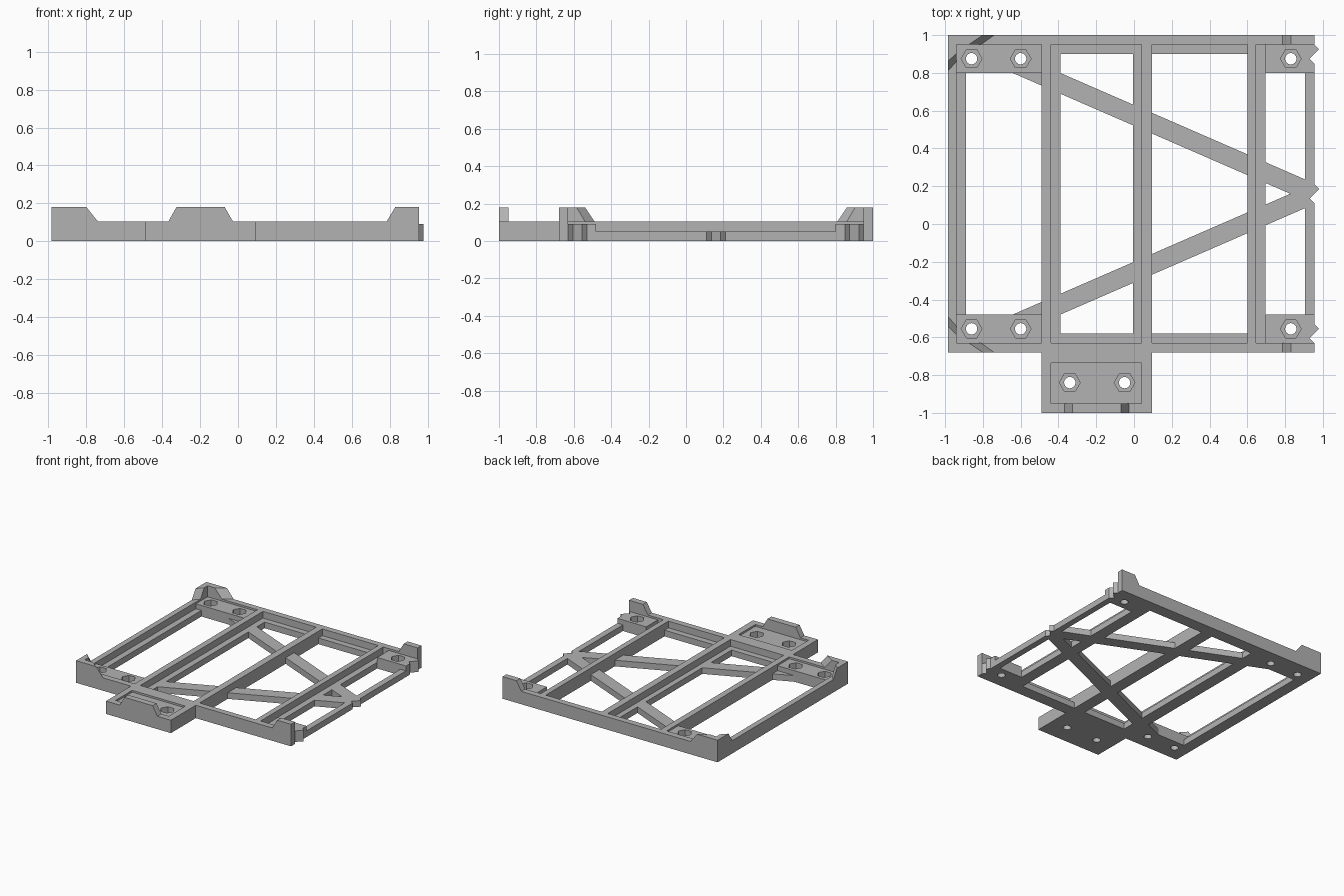
import bpy, bmesh, math

cube = bpy.data.objects.get("Cube")
if cube:
    bpy.data.objects.remove(cube, do_unlink=True)

grey = bpy.data.materials.new("mid_grey")
grey.use_nodes = True
grey.diffuse_color = (0.45, 0.45, 0.45, 1)
grey.node_tree.nodes["Principled BSDF"].inputs["Base Color"].default_value = (0.45, 0.45, 0.45, 1)

MID_Y = 0.16                      # the frame mirrors about this line
WALL, PAD, LEDGE, LUG = 0.105, 0.09, 0.05, 0.18
LEFT, RIGHT, BACK, FRONT = -0.985, 0.955, 1.0, -0.68


def mirror(pts):
    return [(x, 2 * MID_Y - y) for x, y in pts]


def prism(name, low, z0, z1, high=None):
    """Solid between a lower outline and an upper outline."""
    bm = bmesh.new()
    a = [bm.verts.new((x, y, z0)) for x, y in low]
    b = [bm.verts.new((x, y, z1)) for x, y in (high or low)]
    bm.faces.new(a)
    bm.faces.new(b)
    for i in range(len(a)):
        j = (i + 1) % len(a)
        bm.faces.new((a[i], a[j], b[j], b[i]))
    bmesh.ops.recalc_face_normals(bm, faces=bm.faces)
    mesh = bpy.data.meshes.new(name)
    bm.to_mesh(mesh)
    bm.free()
    mesh.materials.append(grey)
    obj = bpy.data.objects.new(name, mesh)
    bpy.context.collection.objects.link(obj)
    return obj


def rect(x0, x1, y0, y1):
    return [(x0, y0), (x1, y0), (x1, y1), (x0, y1)]


def ngon(x, y, r, n):
    return [(x + r * math.cos(math.tau * i / n), y + r * math.sin(math.tau * i / n))
            for i in range(n)]


def cut(target, cutter, keep=False):
    cutter.hide_render = True
    mod = target.modifiers.new("cut", "BOOLEAN")
    mod.operation, mod.solver, mod.object = "DIFFERENCE", "EXACT", cutter
    bpy.context.view_layer.objects.active = target
    bpy.ops.object.modifier_apply(modifier=mod.name)
    if not keep:
        bpy.data.objects.remove(cutter, do_unlink=True)


# Base plate outline: front tab, and three interlocking teeth on one side
def tooth(y):
    return [(RIGHT, y - 0.075), (0.93, y - 0.05), (0.98, y), (RIGHT, y + 0.025)]


outline = [(LEFT, FRONT), (-0.49, FRONT), (-0.49, -1), (0.095, -1), (0.095, FRONT), (RIGHT, FRONT)]
for y in (-0.555, 0.185, 0.925):
    outline += tooth(y)
outline += [(RIGHT, BACK), (LEFT, BACK)]
frame = prism("base_frame", outline, 0, WALL)

# Shallow recesses leave the mounting pads
for r in ((-0.94, -0.49, -0.63, 0.95), (0.645, 1.2, -0.63, 0.95), (-0.44, 0.04, -0.95, -0.735)):
    cut(frame, prism("pad_cutter", rect(*r), PAD, 0.3))

# Deep recesses leave the low ledges
for r in ((-0.94, -0.49, -0.48, 0.80), (-0.44, 0.04, -0.63, 0.95), (0.095, 0.60, -0.63, 0.95),
          (0.645, 0.695, -0.63, 0.95), (0.67, 1.2, -0.48, 0.80)):
    cut(frame, prism("ledge_cutter", rect(*r), LEDGE, 0.3))

# Open windows, with the diagonal braces kept solid
brace = [(x, 0.575 - 0.435 * x + s) for x, s in ((-1, -0.055), (1.1, -0.055), (1.1, 0.055), (-1, 0.055))]
braces = [prism("brace_keeper", b, -0.3, 0.5) for b in (brace, mirror(brace))]
for r in ((-0.89, -0.49, -0.48, 0.80), (-0.39, -0.005, -0.58, 0.90),
          (0.095, 0.60, -0.58, 0.90), (0.695, 0.905, -0.48, 0.80)):
    window = prism("window_cutter", rect(*r), -0.1, 0.3)
    for b in braces:
        cut(window, b, keep=True)
    cut(frame, window)
for b in braces:
    bpy.data.objects.remove(b, do_unlink=True)

# Hexagonal nut pockets with round screw holes
spots = [(x, y) for x in (-0.86, -0.60, 0.83) for y in (0.875, -0.555)]
for x, y in spots + [(-0.34, -0.84), (-0.05, -0.84)]:
    cut(frame, prism("nut_cutter", ngon(x, y, 0.055, 6), 0.04, 0.3))
    cut(frame, prism("screw_cutter", ngon(x, y, 0.03, 24), -0.1, 0.3))

# L-shaped corner lugs with skewed sloping ends
def corner(xo, xi, yi, yo):
    return [(LEFT, BACK), (xo, BACK), (xi, 0.95), (-0.94, 0.95), (-0.94, yi), (LEFT, yo)]


low, high = corner(-0.74, -0.81, 0.86, 0.81), corner(-0.80, -0.875, 0.905, 0.86)
prism("back_corner_lug", low, WALL, LUG, high)
prism("front_corner_lug", mirror(low), WALL, LUG, mirror(high))

# Straight lugs at the toothed side, and the lug on the front tab
low, high = rect(0.785, RIGHT, 0.95, BACK), rect(0.83, RIGHT, 0.95, BACK)
prism("back_side_lug", low, WALL, LUG, high)
prism("front_side_lug", mirror(low), WALL, LUG, mirror(high))
prism("tab_lug", rect(-0.367, -0.027, -1, -0.95), WALL, LUG, rect(-0.325, -0.07, -1, -0.95))
